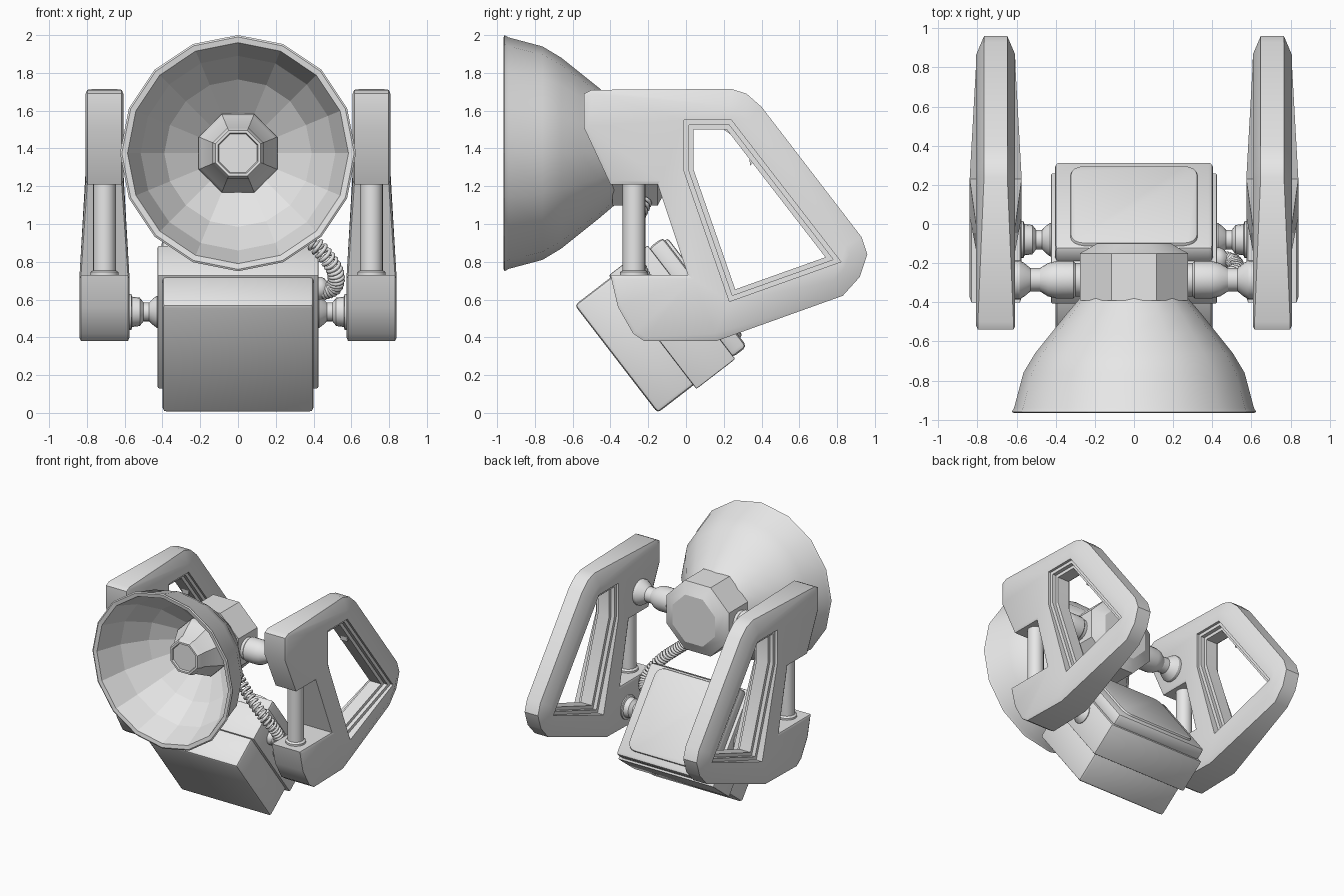
import bpy, bmesh
from math import sin, cos, pi, radians
from mathutils import Vector, Matrix

cube = bpy.data.objects.get("Cube")
if cube:
    bpy.data.objects.remove(cube, do_unlink=True)

grey = bpy.data.materials.new("plain_grey")
grey.use_nodes = True
grey.diffuse_color = (0.8, 0.8, 0.8, 1)
grey.node_tree.nodes["Principled BSDF"].inputs["Base Color"].default_value = (0.8, 0.8, 0.8, 1)
parts = []


def finish(name, bm, matrix=Matrix()):
    bmesh.ops.recalc_face_normals(bm, faces=bm.faces)
    mesh = bpy.data.meshes.new(name)
    bm.to_mesh(mesh)
    bm.free()
    mesh.materials.append(grey)
    ob = bpy.data.objects.new(name, mesh)
    ob.matrix_world = matrix
    bpy.context.collection.objects.link(ob)
    parts.append(ob)
    return ob


def bridge(bm, a, b):
    n = len(a)
    for i in range(n):
        j = (i + 1) % n
        bm.faces.new((a[i], a[j], b[j], b[i]))


def lathe(name, profile, axis, centre, sides=16, turn=0.0, flip=1):
    """Revolve (position, radius) pairs about the x, y or z axis."""
    bm = bmesh.new()
    rings = []
    for t, r in profile:
        ring = []
        for i in range(sides):
            a = 2 * pi * (i + turn) / sides
            p = [r * cos(a), r * sin(a)]
            p.insert(axis, t * flip)
            ring.append(bm.verts.new(Vector(p) + Vector(centre)))
        rings.append(ring)
    for a, b in zip(rings, rings[1:]):
        bridge(bm, a, b)
    bm.faces.new(rings[0])
    bm.faces.new(rings[-1])
    return finish(name, bm)


def box(name, low, high, bevel, matrix, corner=0):
    bm = bmesh.new()
    bmesh.ops.create_cube(bm, size=1)
    low, high = Vector(low), Vector(high)
    for v in bm.verts:
        v.co = (low + high) / 2 + Matrix.Diagonal(high - low) @ v.co
    if corner:
        edges = [e for e in bm.edges if abs((e.verts[0].co - e.verts[1].co).normalized().y) > 0.9]
        bmesh.ops.bevel(bm, geom=edges, offset=corner, segments=4, profile=0.5, affect='EDGES')
    edges = [e for e in bm.edges if e.calc_face_angle(0) > 0.8]
    bmesh.ops.bevel(bm, geom=edges, offset=bevel, segments=2, profile=0.5, affect='EDGES')
    return finish(name, bm, matrix)


def inset(points, depths):
    """Move a clockwise outline inward by a depth for each corner."""
    result = []
    for i, p in enumerate(points):
        p, q, r = Vector(p), Vector(points[i - 1]), Vector(points[(i + 1) % len(points)])
        d1, d2 = (p - q).normalized(), (r - p).normalized()
        n1, n2 = Vector((d1.y, -d1.x)), Vector((d2.y, -d2.x))
        result.append(p + (n1 + n2) * depths[i] / (1 + n1.dot(n2)))
    return result


def loop(bm, points, x):
    return [bm.verts.new((x, p[0], p[1])) for p in points]


def half_width(v):
    low = min(1, max(0, (1.2 - v.co.z) / 0.47))
    front = min(1, max(0, (0.8 - v.co.y) / 0.45))
    return 0.1 + 0.033 * low * front


# Side frame outline (y, z) and its opening
TOP, SMALL = 0.09, 0.02
outline = [(-.54, 1.69), (-.5, 1.71), (.24, 1.715), (.32, 1.69), (.4, 1.62), (.93, .93),
           (.96, .84), (.92, .72), (.83, .62), (.16, .38), (-.22, .38), (-.28, .42),
           (-.36, .56), (-.4, .73), (.01, .73), (-.15, 1.21), (-.4, 1.21), (-.54, 1.51)]
depths = [SMALL] * 2 + [TOP] * 7 + [0.04] + [SMALL] * 8
opening = [(-.01, 1.55), (.24, 1.55), (.82, .8), (.23, .59), (-.01, 1.28)]


def side_frame(name, x):
    bm = bmesh.new()
    rims, holes = [], []
    for s in (1, -1):
        rim = loop(bm, outline, s)
        face = loop(bm, inset(outline, depths), s)
        hole = loop(bm, opening, s)
        edges = [bm.edges.new((l[i - 1], l[i])) for l in (face, hole) for i in range(len(l))]
        bmesh.ops.triangle_fill(bm, edges=edges, use_beauty=True, normal=(s, 0, 0))
        bridge(bm, rim, face)
        for v in face + hole:
            v.co.x = s * half_width(v)
        for v, d in zip(rim, depths):
            v.co.x = s * (half_width(v) - 0.45 * d)
        rims.append(rim)
        holes.append(hole)
    bridge(bm, *rims)
    bridge(bm, *holes)
    finish(name, bm, Matrix.Translation((x, 0, 0)))


def opening_lip(name, x):
    bm = bmesh.new()
    half = [(-.01, .08), (.025, .08), (.025, .05), (.05, .05)]
    section = half + [(d, -h) for d, h in reversed(half)]
    loops = [loop(bm, inset(opening, [d] * len(opening)), h) for d, h in section]
    for i in range(len(loops)):
        bridge(bm, loops[i - 1], loops[i])
    finish(name, bm, Matrix.Translation((x, 0, 0)))


def prism(name, points, half, x):
    bm = bmesh.new()
    a, b = loop(bm, points, half), loop(bm, points, -half)
    bridge(bm, a, b)
    bm.faces.new(a)
    bm.faces.new(b)
    finish(name, bm, Matrix.Translation((x, 0, 0)))


# Both side assemblies
for side, s in (("left", 1), ("right", -1)):
    x = 0.707 * s
    side_frame(side + "_frame", x)
    opening_lip(side + "_opening_lip", x)
    prism(side + "_catch", [(.2, 1.5), (.26, 1.5), (.39, 1.36), (.34, 1.31), (.33, 1.38), (.27, 1.45)], 0.03, x)
    lathe(side + "_strut", [(.7, .075), (.745, .075), (.755, .06), (1.23, .06)], 2, (x, -.275, 0), 20)
    lathe(side + "_lamp_axle", [(.2, .085), (.3, .085), (.31, .095), (.4, .095), (.44, .085), (.48, .06),
                                (.53, .06), (.56, .085), (.585, .1), (.63, .1)],
          0, (0, -.285, 1.375), 20, flip=s)
    lathe(side + "_box_pivot", [(.4, .085), (.43, .085), (.45, .07), (.47, .05), (.5, .05), (.52, .075),
                                (.56, .08), (.565, .095), (.6, .095)],
          0, (0, -.08, .535), 20, flip=s)

# Lamp: dish, bulb and rear housing
dish = lathe("dish", [(-.36, .26), (-.46, .345), (-.56, .425), (-.66, .505), (-.76, .565), (-.94, .613), (-.96, .625),
                      (-.965, .615), (-.96, .585), (-.76, .515), (-.58, .39), (-.43, .2)], 1, (0, 0, 1.375))
lathe("bulb", [(-.4, .225), (-.47, .225), (-.5, .21), (-.62, .15), (-.66, .145), (-.69, .13),
               (-.69, .115), (-.675, .11)], 1, (0, 0, 1.375), 8, 0.5)
lathe("lamp_housing", [(-.39, .3), (-.15, .3), (-.135, .27), (-.1, .205)], 1, (0, 0, 1.375), 8, 0.5)

# Tilted battery box
tilt = Matrix.Translation((0, -.37, .285)) @ Matrix.Rotation(radians(37.6), 4, 'X')
box("battery_box", (-.4, 0, -.36), (.4, .27, .36), .02, tilt)
box("battery_collar", (-.425, .24, -.385), (.425, .5, .375), .008, tilt)
box("back_panel", (-.405, .49, -.37), (.405, .59, .36), .025, tilt)
box("back_cover", (-.325, .55, -.31), (.325, .607, .34), .012, tilt, .07)

# Coiled cable with its plug
path = [Vector(p) for p in ((.08, -.2, 1.22), (.13, -.22, 1.13), (.27, -.27, 1.01), (.42, -.29, .88),
                            (.51, -.25, .76), (.51, -.2, .67), (.44, -.18, .64), (.38, -.17, .63))]


def along(t):
    i = min(int(t), len(path) - 4)
    f = t - i
    a, b, c, d = path[i:i + 4]
    return 0.5 * (2 * b + (c - a) * f + (2 * a - 5 * b + 4 * c - d) * f ** 2 + (3 * b - a - 3 * c + d) * f ** 3)


steps, turns, span = 336, 28, len(path) - 3
curve = bpy.data.curves.new("coiled_cable", 'CURVE')
curve.dimensions = '3D'
curve.bevel_depth = 0.011
curve.bevel_resolution = 1
curve.use_fill_caps = True
curve.materials.append(grey)
spline = curve.splines.new('POLY')
spline.points.add(steps)
for k in range(steps + 1):
    t = span * k / steps
    forward = (along(min(span, t + .01)) - along(max(0, t - .01))).normalized()
    u = forward.cross(Vector((0, 1, 0))).normalized()
    w = forward.cross(u)
    a = 2 * pi * turns * k / steps
    spline.points[k].co = (*(along(t) + 0.036 * (u * cos(a) + w * sin(a))), 1)
bpy.context.collection.objects.link(bpy.data.objects.new("coiled_cable", curve))
lathe("cable_plug", [(.4, .06), (.44, .06), (.46, .05), (.475, .03)], 0, (0, -.18, .66), 16)

# Smooth shading with sharp edges; the mirror inside the dish stays faceted
bpy.ops.object.select_all(action='DESELECT')
for ob in parts:
    ob.select_set(True)
bpy.context.view_layer.objects.active = parts[0]
bpy.ops.object.shade_smooth_by_angle(angle=radians(30))
for p in dish.data.polygons:
    if p.normal.y < -0.05:
        p.use_smooth = False
